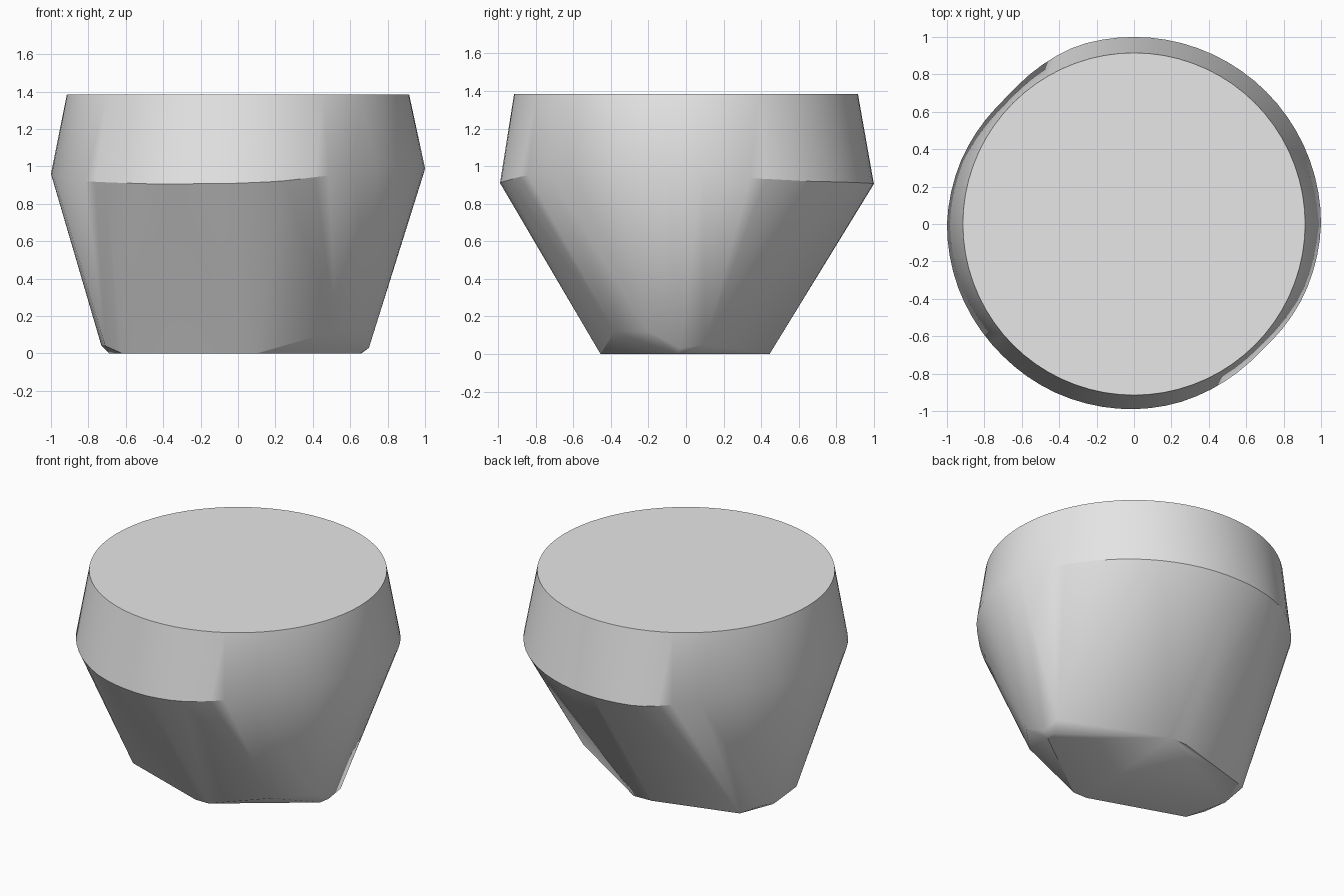
import bpy
import bmesh
import math

cube = bpy.data.objects.get("Cube")
if cube:
    bpy.data.objects.remove(cube, do_unlink=True)

TOP_Z, TOP_R, SEGMENTS = 1.385, 0.915, 72

# Rim crease: angle from +x in degrees, height, radius
RIM = [(0, 0.99, 1.0), (15, 0.94, 1.0), (40, 0.92, 1.0), (90, 0.905, 1.0),
       (108, 0.905, 1.0), (135, 0.95, 0.96), (160, 0.99, 0.985),
       (180, 0.96, 1.0), (200, 0.93, 1.0), (225, 0.915, 0.995),
       (245, 0.905, 0.995), (270, 0.91, 0.99), (283, 0.92, 0.985),
       (315, 0.98, 0.96), (337, 1.0, 0.985), (360, 0.99, 1.0)]

# Corners of the flat foot and of the chamfers above it
FOOT = [(0.1, -0.455), (0.65, -0.05), (0.66, 0.02), (0.08, 0.445),
        (-0.05, 0.44), (-0.6, 0.28), (-0.69, 0.05), (-0.62, -0.24),
        (0.0, -0.455)]
CHAMFERS = [(0.52, -0.38, 0.12), (0.7, -0.2, 0.12), (0.7, -0.03, 0.03),
            (0.7, 0.1, 0.05), (-0.48, 0.38, 0.14), (-0.71, 0.19, 0.05),
            (-0.73, 0.02, 0.04), (-0.71, -0.17, 0.04)]


def rim_at(angle):
    """Height and radius of the rim at an angle."""
    for (a0, z0, r0), (a1, z1, r1) in zip(RIM, RIM[1:]):
        if a0 <= angle <= a1:
            t = (angle - a0) / (a1 - a0)
            return z0 + t * (z1 - z0), r0 + t * (r1 - r0)


bm = bmesh.new()

# Round top and uneven rim
for i in range(SEGMENTS):
    degrees = 360 * i / SEGMENTS
    c, s = math.cos(math.radians(degrees)), math.sin(math.radians(degrees))
    bm.verts.new((TOP_R * c, TOP_R * s, TOP_Z))
    z, r = rim_at(degrees)
    bm.verts.new((r * c, r * s, z))

# Tapered lower body
for x, y in FOOT:
    bm.verts.new((x, y, 0))
for point in CHAMFERS:
    bm.verts.new(point)

# Wrap the skin and merge the flat areas
hull = bmesh.ops.convex_hull(bm, input=bm.verts[:])
loose = {g for g in hull["geom_interior"] + hull["geom_unused"]
         if isinstance(g, bmesh.types.BMVert)}
bmesh.ops.delete(bm, geom=list(loose), context='VERTS')
bmesh.ops.dissolve_limit(bm, angle_limit=math.radians(0.5),
                         verts=bm.verts[:], edges=bm.edges[:])
bmesh.ops.recalc_face_normals(bm, faces=bm.faces[:])

mesh = bpy.data.meshes.new("tapered_stone")
bm.to_mesh(mesh)
bm.free()
stone = bpy.data.objects.new("tapered_stone", mesh)
bpy.context.collection.objects.link(stone)

# Plain grey
grey = bpy.data.materials.new("light grey")
grey.use_nodes = True
colour = (0.8, 0.8, 0.8, 1)
grey.diffuse_color = colour
grey.node_tree.nodes["Principled BSDF"].inputs["Base Color"].default_value = colour
mesh.materials.append(grey)

bpy.ops.object.select_all(action='DESELECT')
stone.select_set(True)
bpy.context.view_layer.objects.active = stone
bpy.ops.object.shade_smooth_by_angle(angle=math.radians(30))
